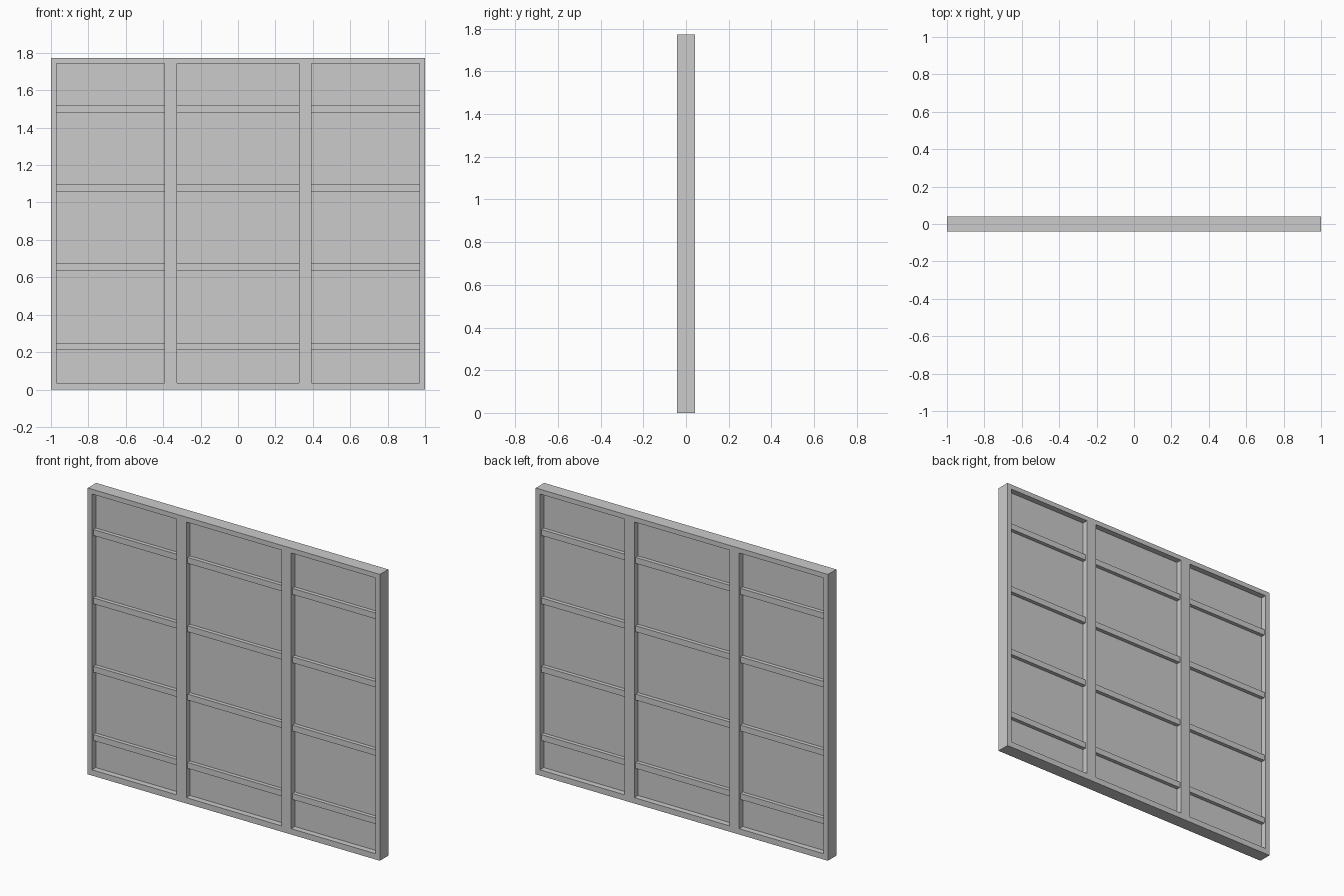
import bpy
import bmesh

if "Cube" in bpy.data.objects:
    bpy.data.objects.remove(bpy.data.objects["Cube"])

H = 1.772          # overall height
D = 0.041          # half depth of the frame
BAR_D = 0.029      # half depth of the glazing bars
GLASS_D = 0.005    # half thickness of the panes
XS = [-1, -0.97, -0.393, -0.325, 0.325, 0.393, 0.97, 1]
ZS = [0, 0.036, H - 0.03, H]
OPENINGS = [(XS[i], XS[i + 1]) for i in (1, 3, 5)]
BAR_Z = [0.231 + 0.423 * k for k in range(4)]
BAR_H = 0.037


def finish(bm, name):
    bmesh.ops.recalc_face_normals(bm, faces=bm.faces)
    mesh = bpy.data.meshes.new(name)
    bm.to_mesh(mesh)
    bm.free()
    obj = bpy.data.objects.new(name, mesh)
    bpy.context.collection.objects.link(obj)
    return obj


def box(name, x0, x1, z0, z1, half_depth):
    bm = bmesh.new()
    bmesh.ops.create_cube(bm, size=1)
    bmesh.ops.scale(bm, vec=(x1 - x0, 2 * half_depth, z1 - z0), verts=bm.verts)
    bmesh.ops.translate(bm, vec=((x0 + x1) / 2, 0, (z0 + z1) / 2), verts=bm.verts)
    return finish(bm, name)


# Outer frame with two mullions: a grid with three openings, extruded in depth
bm = bmesh.new()
grid = [[bm.verts.new((x, -D, z)) for z in ZS] for x in XS]
for i in range(len(XS) - 1):
    for j in range(len(ZS) - 1):
        if j == 1 and i in (1, 3, 5):
            continue
        bm.faces.new((grid[i][j], grid[i + 1][j], grid[i + 1][j + 1], grid[i][j + 1]))
front = bm.faces[:]
ext = bmesh.ops.extrude_face_region(bm, geom=front, use_keep_orig=True)
moved = [v for v in ext["geom"] if isinstance(v, bmesh.types.BMVert)]
bmesh.ops.translate(bm, vec=(0, 2 * D, 0), verts=moved)
finish(bm, "window_frame")

# Panes and horizontal glazing bars in each opening
for n, (x0, x1) in enumerate(OPENINGS, 1):
    box(f"pane_{n}", x0, x1, ZS[1], ZS[2], GLASS_D)
    for k, z in enumerate(BAR_Z, 1):
        box(f"glazing_bar_{n}_{k}", x0, x1, z - BAR_H / 2, z + BAR_H / 2, BAR_D)
